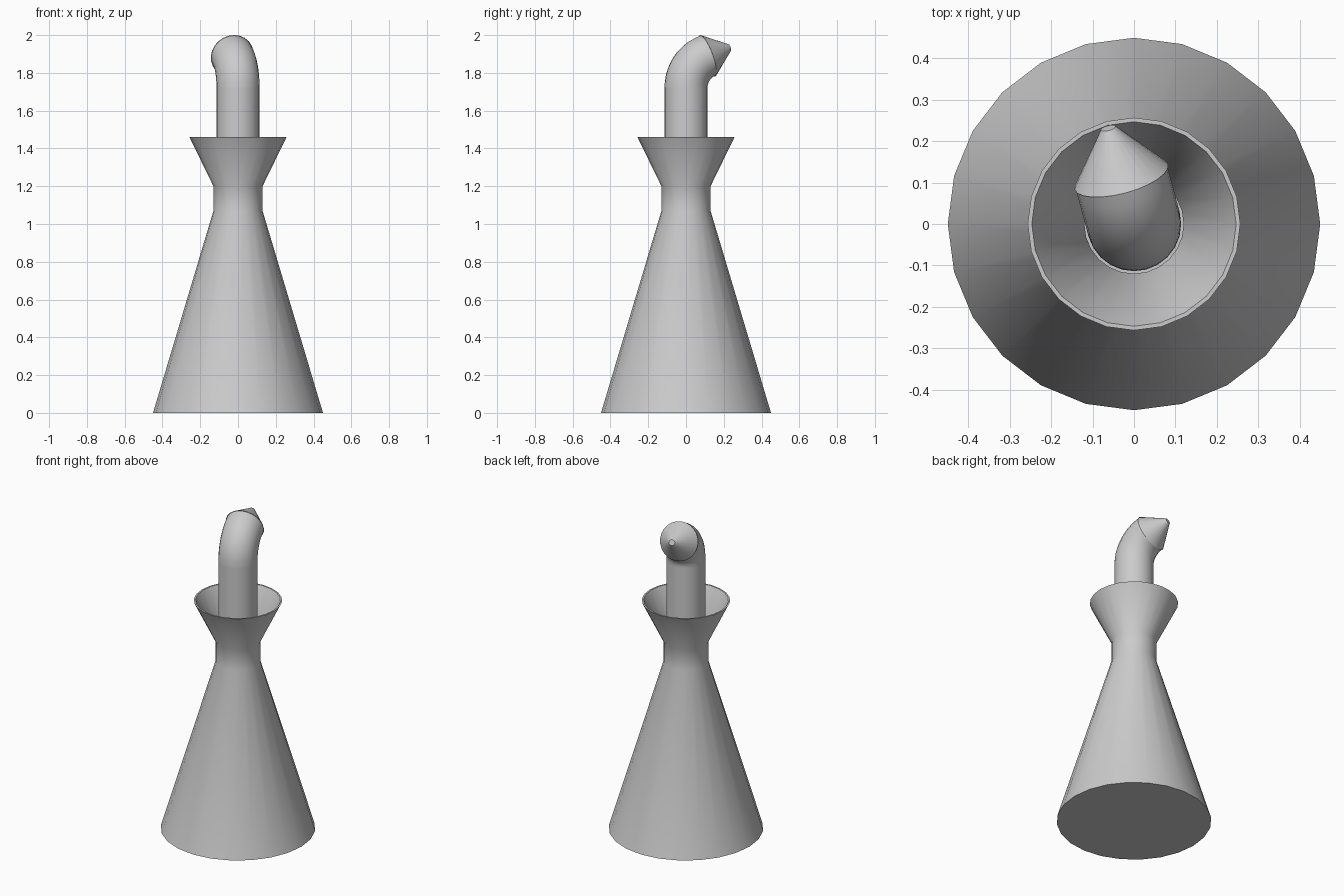
import bpy, bmesh, math
from mathutils import Matrix, Vector

cube = bpy.data.objects.get("Cube")
if cube:
    bpy.data.objects.remove(cube, do_unlink=True)

SIDES = 24
GREY = (0.6, 0.6, 0.6, 1.0)

mat = bpy.data.materials.new("plain_grey")
mat.use_nodes = True
mat.diffuse_color = GREY
mat.node_tree.nodes["Principled BSDF"].inputs["Base Color"].default_value = GREY


def loft(name, rings):
    """Capped round solid through (matrix, radius) rings."""
    bm = bmesh.new()
    loops = []
    for m, r in rings:
        loops.append([bm.verts.new(m @ Vector((r * math.cos(a), r * math.sin(a), 0)))
                      for a in (2 * math.pi * i / SIDES for i in range(SIDES))])
    for a, b in zip(loops, loops[1:]):
        for i in range(SIDES):
            j = (i + 1) % SIDES
            bm.faces.new((a[i], a[j], b[j], b[i]))
    bm.faces.new(loops[0][::-1])
    bm.faces.new(loops[-1])
    bmesh.ops.recalc_face_normals(bm, faces=bm.faces[:])
    me = bpy.data.meshes.new(name)
    bm.to_mesh(me)
    bm.free()
    me.materials.append(mat)
    ob = bpy.data.objects.new(name, me)
    bpy.context.collection.objects.link(ob)
    bpy.ops.object.select_all(action='DESELECT')
    ob.select_set(True)
    bpy.context.view_layer.objects.active = ob
    bpy.ops.object.shade_smooth_by_angle(angle=math.radians(30))
    return ob


def level(z, r):
    return Matrix.Translation((0, 0, z)), r


# Conical body, neck and hollow flared funnel
loft("body", [level(z, r) for z, r in (
    (0, 0.45), (1.07, 0.13), (1.2, 0.13), (1.46, 0.257),
    (1.46, 0.247), (1.2, 0.12), (1.07, 0.12))])

# Straight spout tube
BEND_Z, BEND_R, BEND, TUBE_R = 1.722, 0.179, math.radians(70), 0.114
loft("spout_tube", [level(1.08, TUBE_R), level(BEND_Z, TUBE_R)])

# The spout leans to the back, turned 15 degrees to the right side
turn = Matrix.Rotation(math.radians(105), 4, 'Z')


def along_bend(a, extra=0.0):
    pos = Vector((BEND_R * (1 - math.cos(a)) + extra * math.sin(a), 0,
                  BEND_Z + BEND_R * math.sin(a) + extra * math.cos(a)))
    return turn @ Matrix.Translation(pos) @ Matrix.Rotation(a, 4, 'Y')


# Curved elbow
loft("spout_elbow", [(along_bend(BEND * i / 10), TUBE_R) for i in range(11)])

# Tapered nozzle
loft("nozzle", [(along_bend(BEND), 0.117), (along_bend(BEND, 0.13), 0.018)])
